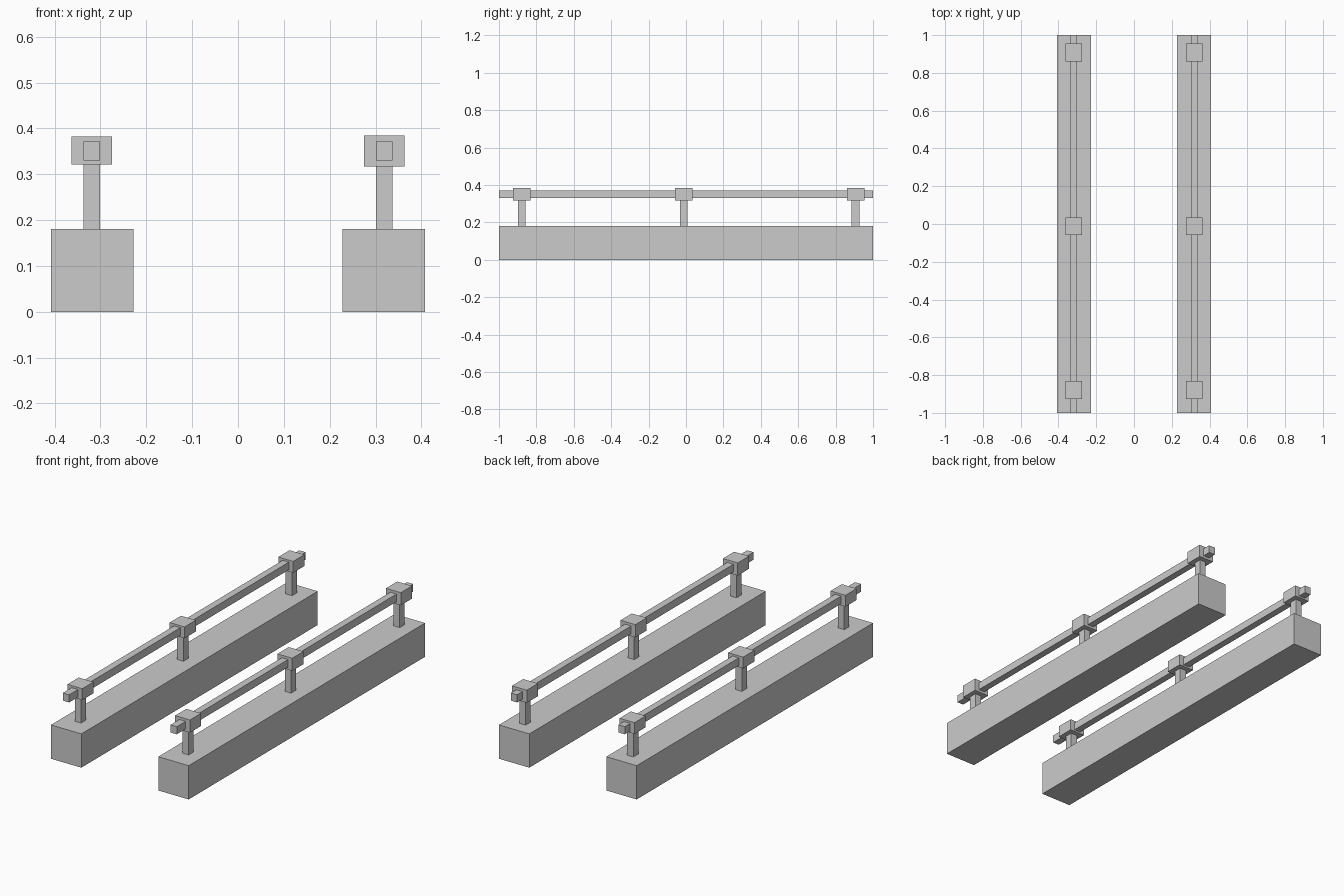
import bpy

if "Cube" in bpy.data.objects:
    bpy.data.objects.remove(bpy.data.objects["Cube"])

def box(name, x, y, z):
    """Box from (min, max) ranges on each axis."""
    r = (x, y, z)
    bpy.ops.mesh.primitive_cube_add(size=1, location=[(a + b) / 2 for a, b in r])
    o = bpy.context.object
    o.name = name
    o.scale = [b - a for a, b in r]
    bpy.ops.object.transform_apply(location=False, rotation=False, scale=True)
    return o

def around(c, size):
    return (c - size / 2, c + size / 2)

# Two matching barriers: (side, centre x, cap bottom, cap top)
for side, cx, cap_lo, cap_hi in (("left", -0.319, 0.321, 0.382),
                                 ("right", 0.319, 0.317, 0.385)):
    # Heavy base beam
    box(side + "_base", around(cx * 0.997, 0.18), (-1, 1), (0, 0.181))
    # Square handrail
    box(side + "_rail", around(cx, 0.037), (-1, 1), (0.33, 0.371))
    # Posts with block caps clamping the rail
    for i, cy in enumerate((-0.878, -0.012, 0.907)):
        box(f"{side}_post_{i}", around(cx, 0.037), around(cy, 0.042), (0.181, 0.33))
        box(f"{side}_cap_{i}", around(cx, 0.088), around(cy, 0.095), (cap_lo, cap_hi))
